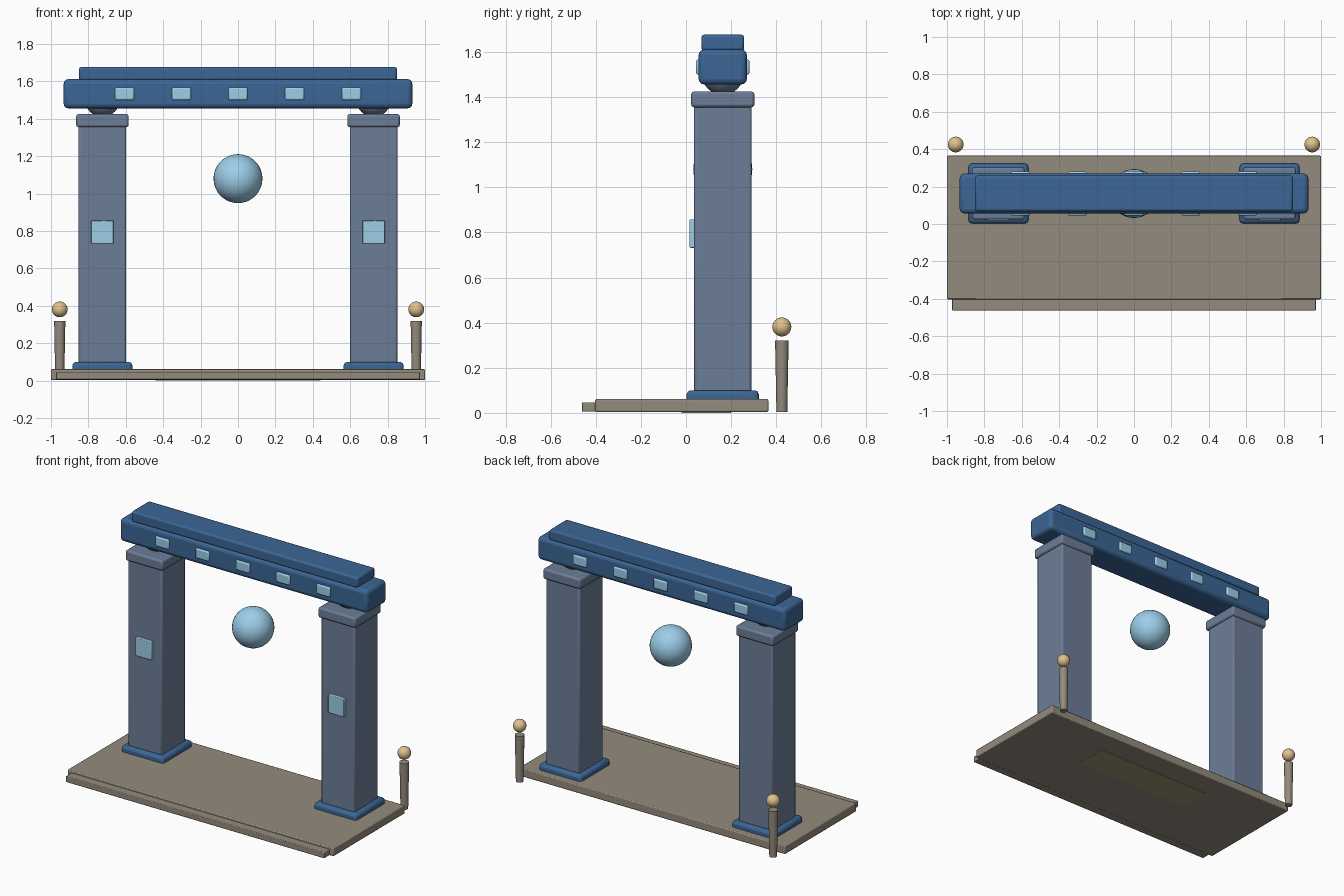
import bpy, math

if "Cube" in bpy.data.objects:
    bpy.data.objects.remove(bpy.data.objects["Cube"])


def material(name, r, g, b):
    m = bpy.data.materials.new(name)
    m.diffuse_color = [(c / 255) ** 2.2 for c in (r, g, b)] + [1]
    m.use_nodes = True
    m.node_tree.nodes["Principled BSDF"].inputs["Base Color"].default_value = m.diffuse_color
    return m


STONE = material("stone", 146, 138, 124)
SLATE = material("slate", 108, 125, 150)
NAVY = material("navy", 62, 102, 148)
GLOW = material("pale_blue", 155, 205, 232)
SAND = material("sand", 222, 192, 142)
PANEL = material("tan", 160, 145, 115)


def finish(name, mat, angle=30):
    o = bpy.context.object
    o.name = name
    o.data.materials.append(mat)
    bpy.ops.object.shade_smooth_by_angle(angle=math.radians(angle))
    return o


def box(name, x, y, z, mat, bevel=0.0, segments=2):
    """Box from (min, max) ranges, with rounded edges."""
    bpy.ops.mesh.primitive_cube_add(size=1, location=[(a + b) / 2 for a, b in (x, y, z)])
    o = bpy.context.object
    o.scale = [b - a for a, b in (x, y, z)]
    bpy.ops.object.transform_apply(location=False, rotation=False, scale=True)
    o = finish(name, mat)
    if bevel:
        m = o.modifiers.new("bevel", 'BEVEL')
        m.width, m.segments = bevel, segments
    return o


def ball(name, loc, r, mat):
    bpy.ops.mesh.primitive_uv_sphere_add(segments=32, ring_count=16, radius=r, location=loc)
    return finish(name, mat)


def around(c, h):
    return (c - h, c + h)


CY = 0.163  # depth centre of the gate

# Platform, front step and underside panel
box("platform", (-1, 1), (-0.403, 0.365), (0.004, 0.061), STONE, 0.006)
box("front_step", (-0.972, 0.972), (-0.462, -0.38), (0.006, 0.046), STONE, 0.004)
box("underside_panel", (-0.44, 0.44), (-0.02, 0.20), (0.0, 0.03), PANEL)

for s, side in ((-1, "left"), (1, "right")):
    cx = 0.725 * s
    # Column with base plate, cap, inset tile and bearing ball
    box(side + "_base", around(cx, 0.16), around(CY, 0.16), (0.02, 0.1), NAVY, 0.018)
    box(side + "_column", around(cx, 0.127), around(CY, 0.127), (0.06, 1.37), SLATE, 0.01)
    box(side + "_cap", around(cx, 0.14), around(CY, 0.14), (1.355, 1.425), SLATE, 0.012)
    box(side + "_column_tile", around(cx, 0.06), (0.016, 0.06), (0.732, 0.857), GLOW, 0.004)
    ball(side + "_bearing", (cx, CY, 1.503), 0.093, SLATE)
    # Back corner post with ball finial
    bpy.ops.mesh.primitive_cone_add(vertices=24, radius1=0.024, radius2=0.03, depth=0.316,
                                    location=(0.953 * s, 0.425, 0.162))
    finish(side + "_post", STONE)
    ball(side + "_finial", (0.953 * s, 0.425, 0.381), 0.042, SAND)

# Lintel beam and top slab
box("beam", around(0, 0.932), around(CY, 0.107), (1.456, 1.612), NAVY, 0.025, 3)
box("top_slab", around(0, 0.85), around(CY, 0.095), (1.605, 1.677), NAVY, 0.012)

# Row of tiles, showing on both faces of the beam
for i in range(-2, 3):
    box("beam_tile", around(0.303 * i, 0.051), around(CY, 0.118), (1.5, 1.567), GLOW, 0.008)

# Floating orb
ball("orb", (0, CY, 1.08), 0.131, GLOW)
